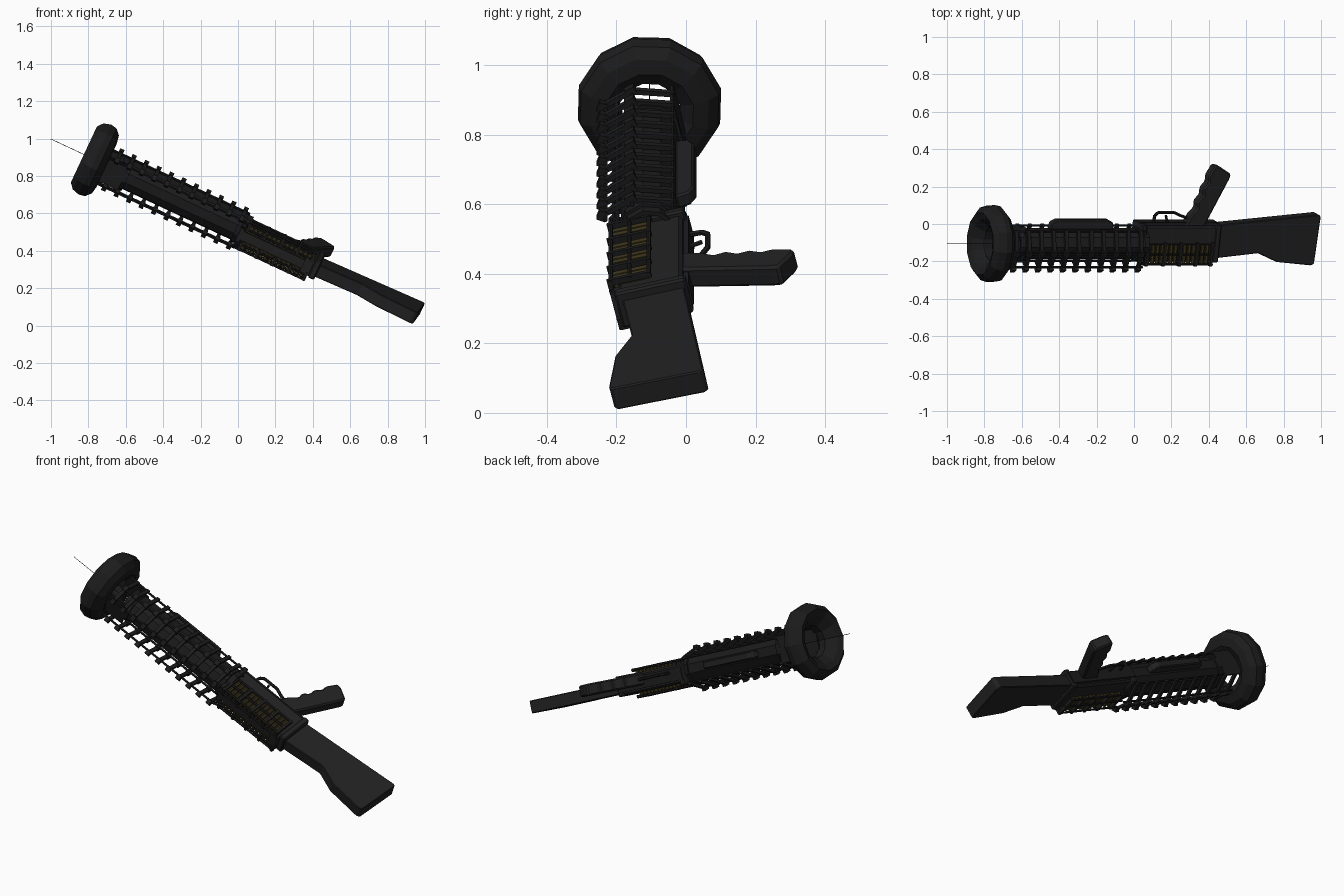
import bpy, bmesh, math
from mathutils import Matrix, Vector

if "Cube" in bpy.data.objects:
    bpy.data.objects.remove(bpy.data.objects["Cube"])

# Local frame: u along the barrel (muzzle to stock), v towards the grip, w sideways
TILT, ROLL = math.radians(25), math.radians(13.5)
FRAME = (Matrix.Translation((-0.765, -0.105, 0.888))
         @ Matrix.Rotation(TILT, 4, 'Y') @ Matrix.Rotation(ROLL, 4, 'X'))


def material(name, col):
    m = bpy.data.materials.new(name)
    m.diffuse_color = (*col, 1)
    m.use_nodes = True
    m.node_tree.nodes["Principled BSDF"].inputs["Base Color"].default_value = m.diffuse_color
    return m


GUNMETAL = material("gunmetal", (0.0155, 0.0155, 0.0155))
BLACK = material("black_steel", (0.0115, 0.0115, 0.0115))
BRASS = material("dark_brass", (0.038, 0.029, 0.009))


def finish(name, bm, mat, shift=0.0):
    bmesh.ops.recalc_face_normals(bm, faces=bm.faces)
    me = bpy.data.meshes.new(name)
    bm.to_mesh(me)
    bm.free()
    me.materials.append(mat)
    ob = bpy.data.objects.new(name, me)
    ob.matrix_world = FRAME @ Matrix.Translation((0, 0, shift))
    bpy.context.collection.objects.link(ob)
    return ob


def bevel(ob, width, segments=1):
    b = ob.modifiers.new("bevel", 'BEVEL')
    b.width, b.segments, b.limit_method = width, segments, 'ANGLE'


def add_box(bm, centre, size, angle=0):
    mat = (Matrix.Translation(centre) @ Matrix.Rotation(angle, 4, 'X')
           @ Matrix.Diagonal((*size, 1)))
    bmesh.ops.create_cube(bm, size=1, matrix=mat)


def add_rod(bm, a, b, r, sides=6):
    a, b = Vector(a), Vector(b)
    d = b - a
    mat = Matrix.Translation((a + b) / 2) @ d.to_track_quat('Z', 'Y').to_matrix().to_4x4()
    bmesh.ops.create_cone(bm, cap_ends=True, segments=sides, radius1=r, radius2=r,
                          depth=d.length, matrix=mat)


def lathe(name, profile, sides, mat, phase=0.0):
    # closed (u, r) profile swept around the barrel axis
    bm = bmesh.new()
    rings = []
    for i in range(sides):
        a = 2 * math.pi * (i + phase) / sides
        rings.append([bm.verts.new((u, r * math.cos(a), r * math.sin(a))) for u, r in profile])
    n = len(profile)
    for i in range(sides):
        p, q = rings[i], rings[(i + 1) % sides]
        for j in range(n):
            k = (j + 1) % n
            bm.faces.new((p[j], p[k], q[k], q[j]))
    return finish(name, bm, mat)


def prism(name, outline, half, mat, shift=0.0):
    # (u, v) outline extruded sideways
    bm = bmesh.new()
    lo = [bm.verts.new((u, v, -half)) for u, v in outline]
    hi = [bm.verts.new((u, v, half)) for u, v in outline]
    bm.faces.new(lo)
    bm.faces.new(hi)
    n = len(outline)
    for i in range(n):
        j = (i + 1) % n
        bm.faces.new((lo[i], lo[j], hi[j], hi[i]))
    return finish(name, bm, mat, shift)


# Muzzle ring with a funnel opening
lathe("muzzle_ring", [(0.0, 0.09), (-0.05, 0.135), (-0.065, 0.17), (-0.04, 0.2),
                      (0.0, 0.212), (0.035, 0.205), (0.062, 0.175), (0.07, 0.13), (0.05, 0.09)],
      12, BLACK, 0.0)

# Open barrel tube, its collars, and the plates joining it to the ring
lathe("barrel", [(0.14, 0.07), (0.14, 0.083), (0.9, 0.083), (0.9, 0.07)], 10, BLACK, 0.5)
for u in (0.17, 0.84):
    lathe("barrel_collar", [(u, 0.08), (u, 0.092), (u + 0.03, 0.092), (u + 0.03, 0.08)],
          10, BLACK, 0.5)
bm = bmesh.new()
for v in (-0.082, 0.082):
    add_box(bm, (0.11, v, -0.005), (0.14, 0.01, 0.15))
finish("muzzle_plates", bm, BLACK)

# Aiming wire out of the muzzle
bm = bmesh.new()
add_rod(bm, (-0.26, 0, 0), (0.15, 0, 0), 0.0015, 4)
finish("muzzle_wire", bm, BLACK)

# Ribbed cage: hoops, outer caps and long rods on both sides of the barrel
CORNERS = [(-0.122, 0.08), (-0.03, 0.11), (0.088, 0.072)]
ribs, caps, rods = bmesh.new(), bmesh.new(), bmesh.new()
for s in (1, -1):
    pts = [(v, w * s) for v, w in CORNERS]
    for v, w in pts:
        add_rod(rods, (0.05, v * 0.93, w * 0.93), (0.875, v * 0.93, w * 0.93), 0.006)
    for i in range(11):
        u = 0.845 - 0.0735 * i
        for (v0, w0), (v1, w1) in zip(pts, pts[1:]):
            ang = math.atan2(w1 - w0, v1 - v0)
            add_box(ribs, (u, (v0 + v1) / 2, (w0 + w1) / 2),
                    (0.02, math.hypot(v1 - v0, w1 - w0), 0.014), ang)
        for v, w in pts[:2]:
            add_box(caps, (u, v, w), (0.025, 0.026, 0.03), math.atan2(w, v))
finish("cage_ribs", ribs, BLACK, -0.006)
finish("cage_caps", caps, BLACK, -0.006)
finish("cage_rods", rods, BLACK, -0.006)

# Side rail block on the grip side of the barrel
ob = prism("under_rail", [(0.33, 0.08), (0.34, 0.12), (0.37, 0.135), (0.67, 0.135),
                          (0.7, 0.12), (0.71, 0.08)], 0.021, GUNMETAL)
bevel(ob, 0.006)

# Receiver body, end plates and lower strip
SIDE = -0.014
bm = bmesh.new()
add_box(bm, (1.095, 0.01, 0), (0.46, 0.19, 0.105))
bevel(finish("receiver", bm, GUNMETAL, SIDE), 0.01)
bm = bmesh.new()
add_box(bm, (1.315, 0.01, 0), (0.035, 0.21, 0.112))
add_box(bm, (0.875, 0.01, 0), (0.03, 0.21, 0.135))
bevel(finish("receiver_end_plates", bm, GUNMETAL, SIDE), 0.006)
bm = bmesh.new()
add_box(bm, (1.09, 0.108, 0), (0.46, 0.025, 0.07))
finish("receiver_bottom_strip", bm, BLACK, SIDE)

# Brass cartridge rows on both sides, under guard bars
shells, bars = bmesh.new(), bmesh.new()
for s in (1, -1):
    for i in range(14):
        u = 0.915 + 0.0265 * i
        add_rod(shells, (u, -0.1, 0.058 * s), (u, 0.01, 0.058 * s), 0.0105)
        add_rod(shells, (u, -0.088, 0.028 * s), (u, -0.088, 0.062 * s), 0.0105)
    for v in (-0.1, -0.045, 0.012):
        add_rod(bars, (0.86, v, 0.074 * s), (1.29, v, 0.074 * s), 0.0065)
    add_rod(bars, (0.86, -0.106, 0.045 * s), (1.29, -0.106, 0.045 * s), 0.006)
    for u in (0.9, 1.0, 1.095, 1.19, 1.28):
        add_box(bars, (u, -0.044, 0.072 * s), (0.014, 0.125, 0.018))
        add_box(bars, (u, -0.104, 0.055 * s), (0.014, 0.014, 0.05))
finish("brass_cartridges", shells, BRASS, SIDE)
finish("cartridge_guard_bars", bars, BLACK, SIDE)

# Raised top cover and rear block on the receiver
bm = bmesh.new()
add_box(bm, (1.07, -0.088, 0), (0.38, 0.02, 0.05))
add_box(bm, (1.27, -0.095, 0), (0.05, 0.03, 0.09))
finish("top_cover", bm, GUNMETAL, SIDE)

# Flat shoulder stock
ob = prism("stock", [(1.32, 0.105), (1.912, 0.162), (1.924, 0.15), (1.912, -0.108), (1.895, -0.117),
                     (1.69, -0.098), (1.63, -0.073), (1.575, -0.05), (1.32, -0.078)],
           0.035, GUNMETAL, -0.02)
bevel(ob, 0.004)

# Pistol grip with finger waves
ob = prism("pistol_grip", [(1.12, 0.1), (1.15, 0.16), (1.185, 0.2), (1.18, 0.235), (1.21, 0.27),
                           (1.207, 0.305), (1.235, 0.34), (1.233, 0.375), (1.255, 0.415),
                           (1.265, 0.435), (1.295, 0.428), (1.362, 0.388), (1.355, 0.36),
                           (1.235, 0.1)], 0.032, GUNMETAL)
bevel(ob, 0.008)

# Trigger guard and trigger
path = [(0.945, 0.11), (0.95, 0.155), (0.97, 0.172), (1.06, 0.172), (1.10, 0.155), (1.145, 0.14)]
bm = bmesh.new()
for a, b in zip(path, path[1:]):
    add_rod(bm, (*a, 0), (*b, 0), 0.0085)
add_rod(bm, (1.03, 0.11, 0), (1.015, 0.155, 0), 0.007)
finish("trigger_guard", bm, BLACK)
